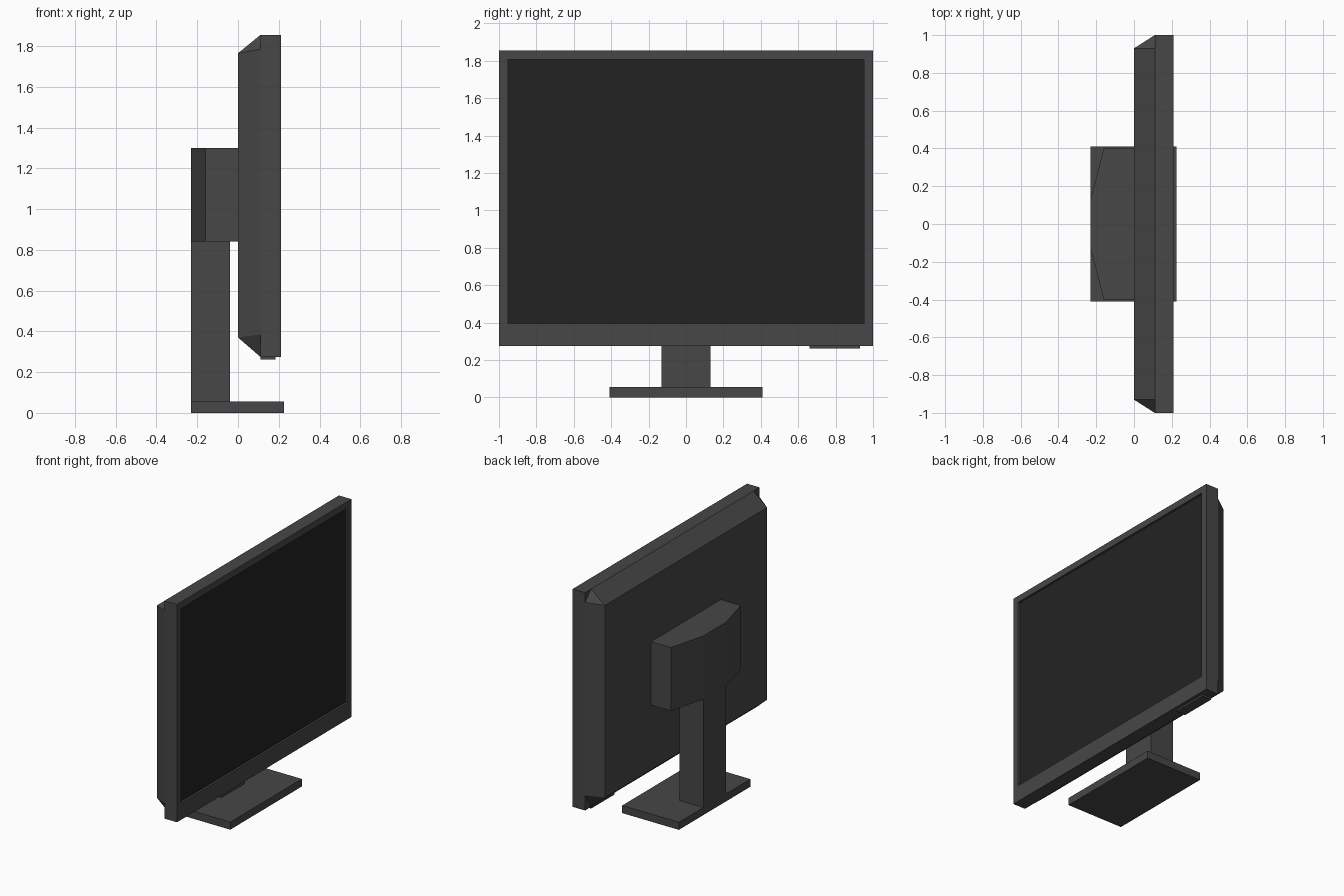
import bpy
import bmesh
from mathutils import Vector

if "Cube" in bpy.data.objects:
    bpy.data.objects.remove(bpy.data.objects["Cube"], do_unlink=True)


def material(name, value):
    mat = bpy.data.materials.new(name)
    mat.use_nodes = True
    colour = (value, value, value, 1)
    mat.diffuse_color = colour
    mat.node_tree.nodes["Principled BSDF"].inputs["Base Color"].default_value = colour
    return mat


casing = material("dark grey plastic", 0.063)
glass = material("black screen", 0.0165)


def finish(name, bm, *mats):
    bmesh.ops.recalc_face_normals(bm, faces=bm.faces)
    mesh = bpy.data.meshes.new(name)
    bm.to_mesh(mesh)
    bm.free()
    for mat in mats:
        mesh.materials.append(mat)
    obj = bpy.data.objects.new(name, mesh)
    bpy.context.collection.objects.link(obj)
    return obj


def prism(outline, z0, z1):
    """Extrude an x-y outline between two heights."""
    bm = bmesh.new()
    face = bm.faces.new([bm.verts.new((x, y, z0)) for x, y in outline])
    top = bmesh.ops.extrude_face_region(bm, geom=[face])["geom"]
    verts = [v for v in top if isinstance(v, bmesh.types.BMVert)]
    bmesh.ops.translate(bm, verts=verts, vec=(0, 0, z1 - z0))
    bmesh.ops.recalc_face_normals(bm, faces=bm.faces)
    return bm


def box(x0, x1, y0, y1, z0, z1):
    return prism([(x0, y0), (x1, y0), (x1, y1), (x0, y1)], z0, z1)


# Stand: base plate, neck and a mount with slanted back sides
finish("base", box(-0.23, 0.225, -0.41, 0.41, 0, 0.055), casing)
finish("neck", box(-0.23, -0.04, -0.13, 0.13, 0.055, 0.84), casing)
half = [(-0.23, 0.13), (-0.16, 0.4), (0, 0.4)]
outline = half + [(x, -y) for x, y in reversed(half)]
finish("mount", prism(outline, 0.84, 1.3), casing)

# Back shell: flat back, sloped rim and clipped corners
bm = bmesh.new()
for y in (-1, 1):
    for z_back, z_clip, z_rim in ((0.37, 0.385, 0.275), (1.765, 1.785, 1.855)):
        bm.verts.new((0, y * 0.93, z_back))
        bm.verts.new((0.11, y * 0.93, z_rim))
        bm.verts.new((0.11, y, z_clip))
bmesh.ops.convex_hull(bm, input=bm.verts)
bmesh.ops.dissolve_limit(bm, angle_limit=0.02, verts=bm.verts, edges=bm.edges)
finish("back_shell", bm, casing)

# Bezel with a wider lower edge and a recessed screen
bm = box(0.11, 0.21, -1, 1, 0.275, 1.855)
front = max(bm.faces, key=lambda f: f.calc_center_median().x)
bmesh.ops.inset_individual(bm, faces=[front], thickness=0.068)
for v in front.verts:
    if v.co.z < 1:
        v.co.z = 0.395
screen = bmesh.ops.extrude_discrete_faces(bm, faces=[front])["faces"][0]
bmesh.ops.translate(bm, verts=screen.verts, vec=Vector((-0.015, 0, 0)))
screen.material_index = 1
finish("bezel_and_screen", bm, casing, glass)

# Button strip under the bezel
finish("button_strip", box(0.11, 0.185, 0.66, 0.93, 0.262, 0.275), casing)
